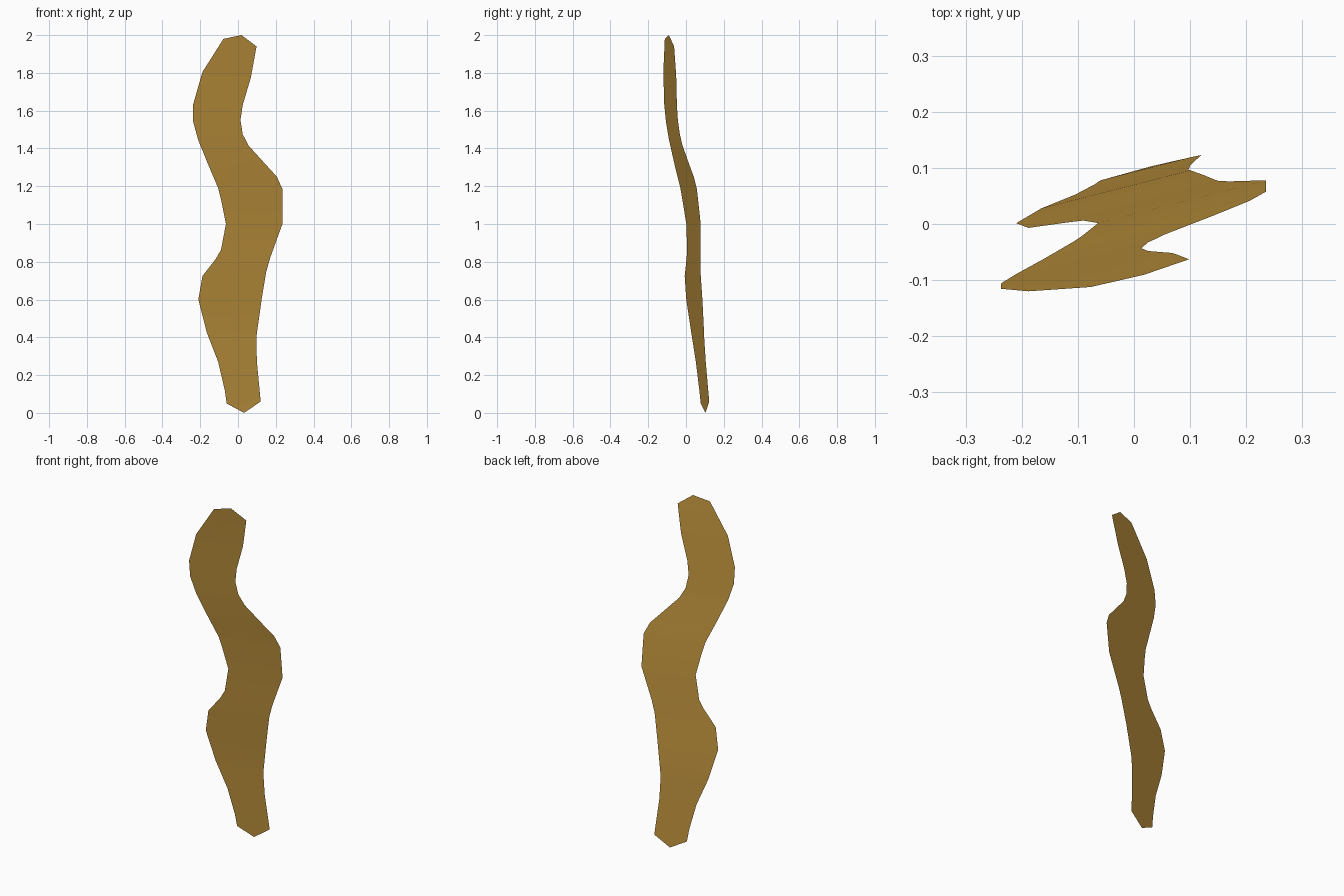
import bpy, bmesh

# Edge outlines as (z, x), running from the bottom tip to the top tip
LEFT = [(0, .032), (.05, -.06), (.12, -.07), (.27, -.105), (.425, -.165), (.60, -.21),
        (.725, -.188), (.815, -.118), (.863, -.09), (1.0, -.064), (1.13, -.09),
        (1.19, -.105), (1.32, -.16), (1.445, -.211), (1.54, -.237), (1.635, -.237),
        (1.805, -.188), (1.98, -.077), (2.0, .018)]
RIGHT = [(0, .032), (.06, .12), (.27, .10), (.40, .097), (.60, .125), (.75, .15),
         (.82, .17), (1.0, .235), (1.185, .235), (1.25, .206), (1.415, .056),
         (1.475, .025), (1.55, .013), (1.63, .025), (1.775, .068), (1.94, .098), (2.0, .018)]
# Gentle bend of the strip as (z, y at x = 0)
BEND = [(0, .095), (.05, .093), (.27, .079), (.425, .070), (.60, .055), (.725, .041),
        (.815, .033), (1.0, .018), (1.19, -.003), (1.32, -.021), (1.445, -.036),
        (1.635, -.055), (1.805, -.072), (2.0, -.095)]
TWIST = 0.255  # slope of y over x


def sample(curve, z):
    for (z0, v0), (z1, v1) in zip(curve, curve[1:]):
        if z <= z1:
            return v0 + (v1 - v0) * (z - z0) / (z1 - z0)
    return curve[-1][1]


# Wavy blade: one row of faces between each pair of outline heights
bm = bmesh.new()


def vert(x, z):
    return bm.verts.new((x, sample(BEND, z) + TWIST * x, z))


prev = None
for z in sorted({p[0] for p in LEFT + RIGHT}):
    xl, xr = sample(LEFT, z), sample(RIGHT, z)
    row = [vert(xl, z)] if xr - xl < 1e-5 else [vert(xl, z), vert(xr, z)]
    if prev:
        bm.faces.new(prev + row[::-1])
    prev = row

mesh = bpy.data.meshes.new("wavy_blade")
bm.to_mesh(mesh)
bm.free()
blade = bpy.data.objects.new("wavy_blade", mesh)
bpy.context.collection.objects.link(blade)
mesh.shade_smooth()

ochre = bpy.data.materials.new("ochre")
ochre.diffuse_color = (0.50, 0.28, 0.045, 1)
mesh.materials.append(ochre)
